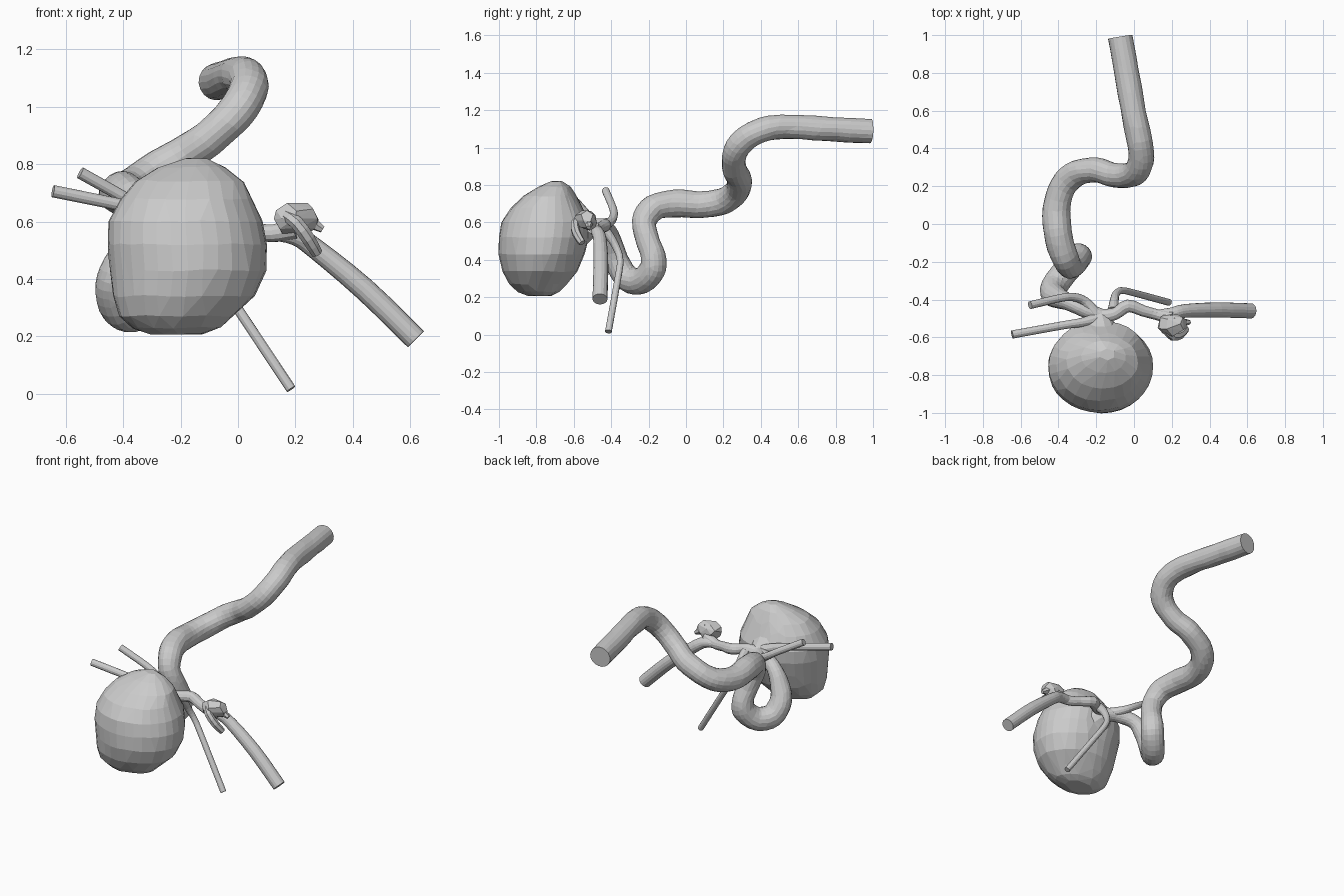
import bpy, bmesh, math, random
from mathutils import Vector, noise

if "Cube" in bpy.data.objects:
    bpy.data.objects.remove(bpy.data.objects["Cube"])

random.seed(4)


def finish(name, bm, keep=None, rough=0.0):
    """Make an object; optionally roughen it and reduce it to irregular flat facets."""
    bmesh.ops.recalc_face_normals(bm, faces=bm.faces)
    if rough:
        for v in bm.verts:
            v.co += noise.noise_vector(v.co * 9) * rough
    me = bpy.data.meshes.new(name)
    bm.to_mesh(me)
    bm.free()
    ob = bpy.data.objects.new(name, me)
    bpy.context.collection.objects.link(ob)
    if keep:
        mod = ob.modifiers.new("facets", 'DECIMATE')
        mod.ratio = keep
    return ob


def spline(pts, steps):
    """Catmull-Rom through (x, y, z, radius) points."""
    p = [Vector(q) for q in pts]
    p = [2 * p[0] - p[1]] + p + [2 * p[-1] - p[-2]]
    out = []
    for i in range(1, len(p) - 2):
        a, b, c, d = p[i - 1:i + 3]
        for s in range(steps):
            t = s / steps
            out.append(0.5 * (2 * b + (c - a) * t + (2 * a - 5 * b + 4 * c - d) * t * t
                              + (3 * b - a - 3 * c + d) * t ** 3))
    return out + [p[-2]]


def skin(bm, rings):
    """Bridge rings of points and cap both ends."""
    rows = [[bm.verts.new(c) for c in ring] for ring in rings]
    n = len(rows[0])
    for a, b in zip(rows, rows[1:]):
        for i in range(n):
            j = (i + 1) % n
            bm.faces.new((a[i], a[j], b[j], b[i]))
    bm.faces.new(rows[0])
    bm.faces.new(rows[-1])


def tube(name, pts, sides=12, steps=3, keep=None, rough=0.0):
    path = spline(pts, steps)
    pos = [q.to_3d() for q in path]
    normal, rings = None, []
    for i, q in enumerate(path):
        t = (pos[min(i + 1, len(pos) - 1)] - pos[max(i - 1, 0)]).normalized()
        if normal is None:
            normal = t.orthogonal()
        normal = (normal - t * normal.dot(t)).normalized()
        side = t.cross(normal)
        rings.append([pos[i] + q[3] * (normal * math.cos(a) + side * math.sin(a))
                      for a in (math.tau * k / sides for k in range(sides))])
    bm = bmesh.new()
    skin(bm, rings)
    return finish(name, bm, keep, rough)


# Large sac: stacked rings (z, x min, x max, y min, y max)
levels = [(.208, -.31, -.12, -.84, -.72), (.23, -.37, -.06, -.90, -.68),
          (.27, -.415, -.01, -.945, -.64), (.34, -.435, .06, -.98, -.58),
          (.43, -.445, .098, -1, -.54), (.52, -.455, .102, -1, -.515),
          (.60, -.45, .085, -.985, -.51), (.68, -.41, .05, -.94, -.55),
          (.74, -.36, .02, -.87, -.585), (.79, -.28, -.04, -.79, -.62),
          (.82, -.18, -.10, -.72, -.66)]
bm = bmesh.new()
rings = []
for z, x0, x1, y0, y1 in levels:
    rings.append([Vector(((x0 + x1) / 2 + (x1 - x0) / 2 * math.cos(a),
                          (y0 + y1) / 2 + (y1 - y0) / 2 * math.sin(a), z))
                  for a in (math.tau * k / 32 for k in range(32))])
skin(bm, rings)
finish("sac", bm, 0.6, 0.006)

# Main winding vessel, from the open end down to the sac neck
tube("main_vessel", [
    (-.073, .99, 1.087, .065), (-.03, .75, 1.10, .065), (.012, .52, 1.112, .066),
    (.038, .38, 1.085, .068), (.02, .29, 1.02, .068), (-.035, .255, .95, .066),
    (-.11, .26, .885, .064), (-.2, .285, .825, .066), (-.3, .27, .765, .068),
    (-.375, .2, .715, .07), (-.41, .08, .695, .073), (-.40, -.06, .70, .073),
    (-.37, -.17, .68, .07), (-.34, -.225, .60, .066), (-.31, -.205, .51, .064),
    (-.29, -.175, .42, .066), (-.30, -.18, .345, .07), (-.35, -.235, .29, .07),
    (-.41, -.31, .30, .07), (-.43, -.365, .38, .066), (-.405, -.39, .47, .055),
    (-.35, -.41, .55, .045), (-.26, -.455, .58, .042), (-.17, -.49, .58, .04),
], sides=18, steps=4, keep=0.6, rough=0.005)

# Neck joining the vessels to the sac
tube("sac_neck", [(-.19, -.46, .575, .03), (-.18, -.50, .575, .06), (-.18, -.56, .57, .11)])

# Bridge from the neck to the right-hand knot
tube("right_bridge", [
    (-.19, -.49, .58, .04), (-.1, -.475, .59, .034), (-.03, -.435, .585, .034),
    (.05, -.46, .57, .03), (.12, -.48, .56, .03), (.2, -.50, .575, .035),
], rough=0.005)

# Irregular knot with its short hook and nub
bm = bmesh.new()
bmesh.ops.create_icosphere(bm, subdivisions=2, radius=1)
for v in bm.verts:
    k = random.uniform(.8, 1.1)
    v.co = Vector((.2 + .08 * k * v.co.x, -.53 + .062 * k * v.co.y, .61 + .06 * k * v.co.z))
finish("knot", bm, 0.5)
tube("knot_hook", [(.17, -.56, .62, .022), (.205, -.595, .595, .024),
                   (.245, -.585, .54, .024), (.275, -.555, .49, .02)], sides=7, steps=2)
tube("knot_nub", [(.2, -.52, .63, .035), (.25, -.52, .60, .025), (.295, -.52, .572, .012)],
     sides=6, steps=2)

# Right outlet
tube("right_outlet", [(.12, -.48, .56, .025), (.2, -.475, .55, .033), (.27, -.46, .505, .036),
                      (.44, -.455, .365, .04), (.62, -.46, .19, .04)], sides=16)

# Thin lower outlet
tube("lower_outlet", [(-.11, -.46, .585, .03), (-.105, -.41, .53, .024),
                      (-.095, -.37, .46, .02), (-.065, -.352, .395, .018),
                      (.0, -.365, .295, .018), (.185, -.415, .016, .018)])

# Two thin left outlets
tube("left_upper_outlet", [(-.2, -.48, .585, .035), (-.26, -.41, .60, .026),
                           (-.32, -.387, .635, .022), (-.39, -.392, .68, .021),
                           (-.55, -.43, .77, .021)])
tube("left_front_outlet", [(-.19, -.50, .59, .035), (-.27, -.52, .625, .025),
                           (-.38, -.537, .652, .022), (-.645, -.585, .706, .022)])
